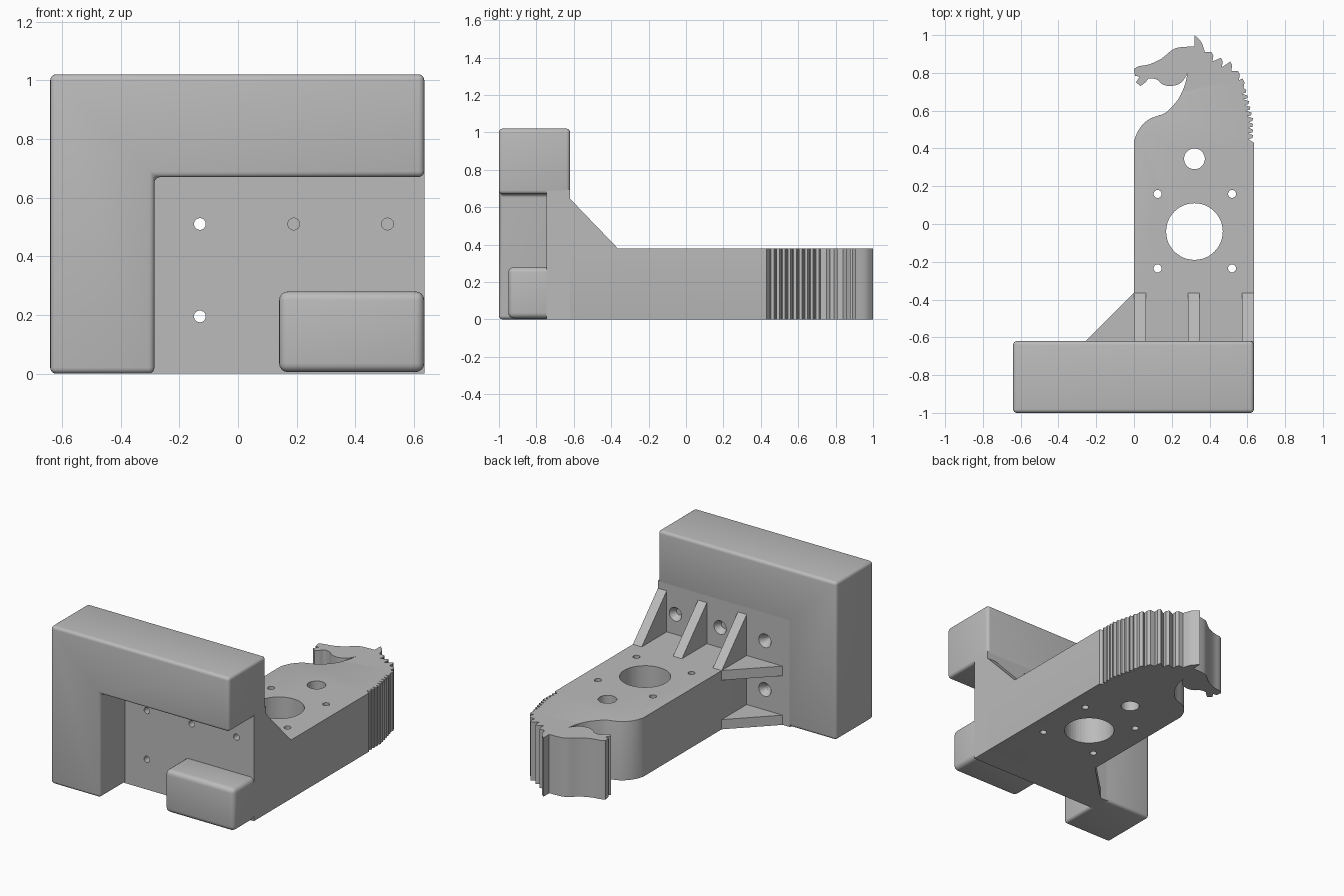
import bpy, bmesh, math
from mathutils import Vector, Matrix

if "Cube" in bpy.data.objects:
    bpy.data.objects.remove(bpy.data.objects["Cube"])

grey = bpy.data.materials.new("plain grey")
grey.use_nodes = True
grey.diffuse_color = (0.5, 0.5, 0.5, 1)
grey.node_tree.nodes["Principled BSDF"].inputs["Base Color"].default_value = (0.5, 0.5, 0.5, 1)

# Maps a profile's (a, b) and its depth d onto x, y, z
PLANES = {
    "front": lambda a, b, d: Vector((a, d, b)),
    "side": lambda a, b, d: Vector((d, a, b)),
    "top": lambda a, b, d: Vector((a, b, d)),
}


def finish(ob):
    bpy.ops.object.select_all(action="DESELECT")
    ob.select_set(True)
    bpy.context.view_layer.objects.active = ob
    bpy.ops.object.shade_smooth_by_angle(angle=math.radians(32))


def prism(name, plane, profile, start, end, bevel=0, rule=None):
    """Extrude a closed profile and round the edges whose ends all pass the rule."""
    bm = bmesh.new()
    place = PLANES[plane]
    face = bm.faces.new([bm.verts.new(place(a, b, start)) for a, b in profile])
    extruded = bmesh.ops.extrude_face_region(bm, geom=[face])["geom"]
    moved = [v for v in extruded if isinstance(v, bmesh.types.BMVert)]
    bmesh.ops.translate(bm, verts=moved, vec=place(0, 0, end - start))
    bmesh.ops.recalc_face_normals(bm, faces=bm.faces)
    if bevel:
        edges = [e for e in bm.edges if not rule or all(rule(v.co) for v in e.verts)]
        bmesh.ops.bevel(bm, geom=edges, offset=bevel, segments=4, profile=0.5,
                        affect="EDGES", clamp_overlap=True)
    mesh = bpy.data.meshes.new(name)
    bm.to_mesh(mesh)
    bm.free()
    mesh.materials.append(grey)
    ob = bpy.data.objects.new(name, mesh)
    bpy.context.collection.objects.link(ob)
    finish(ob)
    return ob


def rect(a0, a1, b0, b1):
    return [(a0, b0), (a1, b0), (a1, b1), (a0, b1)]


def drill(ob, center, axis, r1, r2, depth):
    """Cut a round or tapered hole centred on a point."""
    bm = bmesh.new()
    turn = Matrix.Rotation(-math.pi / 2, 4, "X") if axis == "y" else Matrix()
    bmesh.ops.create_cone(bm, cap_ends=True, segments=48, radius1=r1, radius2=r2,
                          depth=depth, matrix=Matrix.Translation(center) @ turn)
    mesh = bpy.data.meshes.new("hole_cutter")
    bm.to_mesh(mesh)
    bm.free()
    cutter = bpy.data.objects.new("hole_cutter", mesh)
    cutter.hide_render = True
    bpy.context.collection.objects.link(cutter)
    mod = ob.modifiers.new("hole", "BOOLEAN")
    mod.operation, mod.solver, mod.object = "DIFFERENCE", "EXACT", cutter
    bpy.context.view_layer.objects.active = ob
    bpy.ops.object.modifier_apply(modifier=mod.name)
    bpy.data.objects.remove(cutter)


def smooth(points, steps=4):
    """Pass a Catmull-Rom curve through the points."""
    p = [Vector(q) for q in points]
    p = [p[0]] + p + [p[-1]]
    out = []
    for a, b, c, d in zip(p, p[1:], p[2:], p[3:]):
        for i in range(steps):
            t = i / steps
            out.append(0.5 * (2 * b + (c - a) * t + (2 * a - 5 * b + 4 * c - d) * t * t
                              + (3 * b - a - 3 * c + d) * t ** 3))
    return out + [p[-1]]


LEFT, RIGHT, BACK, TOP = 0.635, -0.64, -0.62, 0.38

# Mounting wall: rounded angle-shaped jaw, recessed plate and lower lip
angle = [(RIGHT, 0), (-0.285, 0), (-0.285, 0.67), (LEFT, 0.67), (LEFT, 1.02), (RIGHT, 1.02)]
prism("angle_block", "front", angle, -1, BACK, 0.02)
plate = prism("recessed_plate", "front", rect(-0.31, LEFT, 0, 0.695), -0.745, BACK)
prism("lower_lip", "front", rect(0.14, LEFT, 0.005, 0.28), -0.95, -0.69, 0.03)

# Countersunk screw holes
for x, z in [(-0.13, 0.51), (0.19, 0.51), (0.51, 0.51), (-0.13, 0.195)]:
    drill(plate, (x, -0.7, z), "y", 0.02, 0.02, 0.3)
    drill(plate, (x, BACK - 0.015, z), "y", 0.02, 0.05, 0.05)
finish(plate)

# Arm and horse head outline, in hundredths, from throat round to mane
throat = smooth([(0, 44), (2, 49), (5, 53), (9, 56), (16, 58.5), (20, 62), (24, 67),
                 (27, 74), (28.5, 81)])
jaw = smooth([(28, 79), (26, 76), (23.5, 74), (19, 73), (15, 74), (12, 76.5), (8, 77),
              (6, 75), (3.5, 73)])
muzzle = [(1, 75), (3, 78), (0.5, 78.5)]
nose = smooth([(0, 82), (2.5, 83.5), (8, 84.5), (14.5, 87.5), (20, 92), (24, 93.5), (32, 94)])
ear = smooth([(32, 100), (35.5, 96.5), (37.5, 91)])
mane = []
for x, y in [(41, 91), (46, 88), (51, 86), (55, 81), (57.5, 77)]:
    mane += [(x, y), (x + 1, y - 2), (x + 0.5, y - 5)]
for i in range(9):
    x, y = min(59.5 + i * 0.7, 63), 71 - i * 3
    mane += [(x, y), (x - 0.3, y - 1.5), (x - 2.5, y - 2)]
outline = throat + jaw + muzzle + nose + ear + mane
outline = [(x / 100, y / 100) for x, y in outline]
outline += [(LEFT, 0.43), (LEFT, BACK), (0, BACK)]


def rounded_edge(co):
    under_side = co.x > LEFT - 0.001 and co.z < 0.001
    throat_top = co.z > TOP - 0.001 and 0.46 < co.y < 0.72 and co.x < 0.29
    return under_side or throat_top


arm = prism("horse_head_arm", "top", outline, 0, TOP, 0.015, rounded_edge)

# Motor opening, shaft hole and four bolt holes
drill(arm, (0.32, -0.04, 0.2), "z", 0.15, 0.15, 1)
drill(arm, (0.32, 0.345, 0.2), "z", 0.055, 0.055, 1)
for dx in (-1, 1):
    for dy in (-1, 1):
        drill(arm, (0.322 + dx * 0.197, -0.038 + dy * 0.197, 0.2), "z", 0.021, 0.021, 1)
finish(arm)

# Bracing ribs above the arm and beside it
upright = [(BACK, TOP), (-0.365, TOP), (BACK, 0.645)]
for label, x in (("right", 0), ("middle", 0.285), ("left", LEFT - 0.063)):
    prism(label + "_upright_rib", "side", upright, x, x + 0.063)
flat = [(0, BACK), (0, -0.365), (-0.257, BACK)]
for label, z in (("lower", 0), ("upper", TOP - 0.063)):
    prism(label + "_side_rib", "top", flat, z, z + 0.063)
